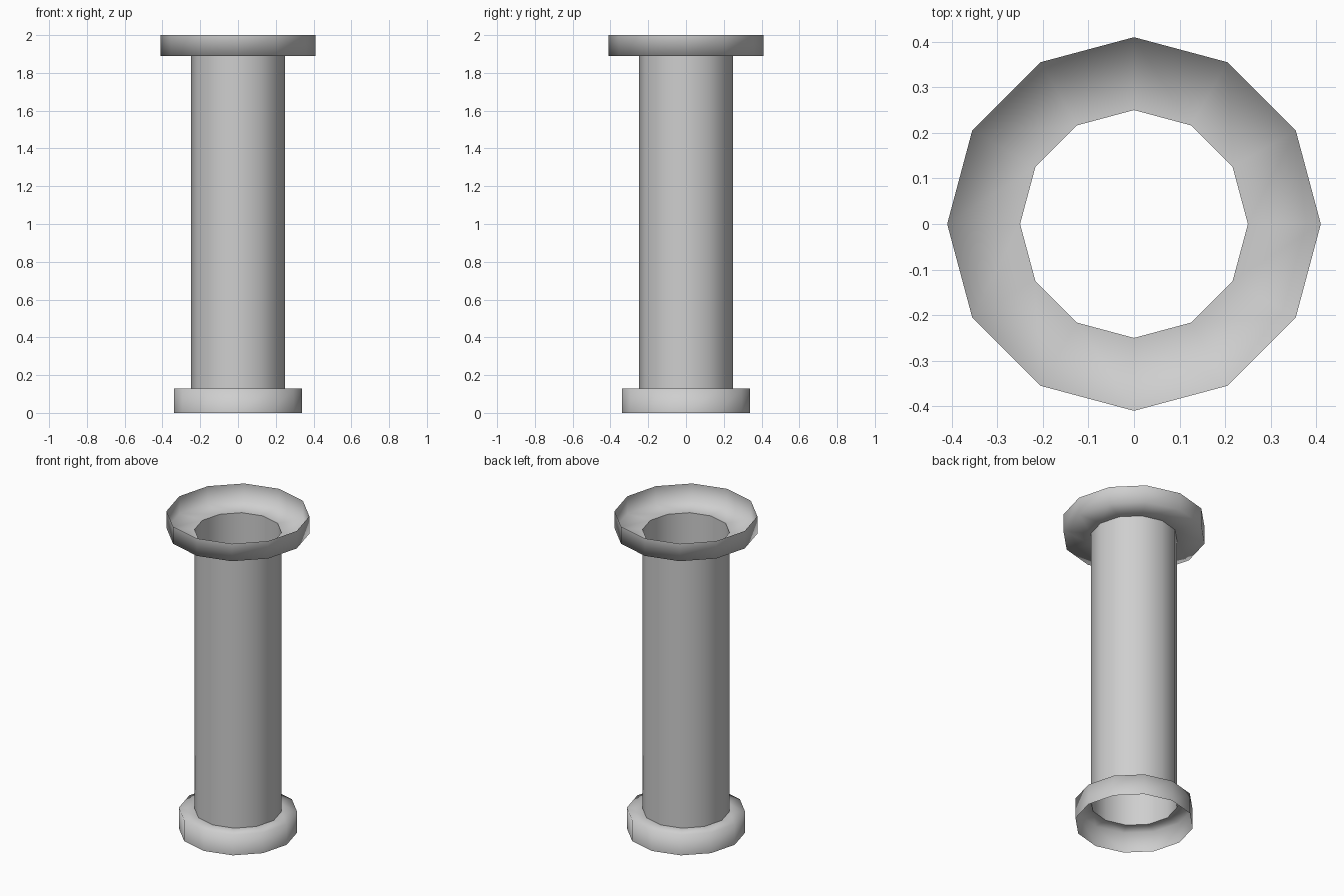
import bpy
import math

SIDES = 12

cube = bpy.data.objects.get("Cube")
if cube:
    bpy.data.objects.remove(cube, do_unlink=True)

grey = bpy.data.materials.new("light_grey")
grey.use_nodes = True
colour = (0.62, 0.62, 0.62, 1)
grey.diffuse_color = colour
grey.node_tree.nodes["Principled BSDF"].inputs["Base Color"].default_value = colour


def revolve(name, profile):
    """Turn an open (radius, height) profile, listed upwards, into a smooth thin shell."""
    verts = []
    for r, z in profile:
        for i in range(SIDES):
            a = math.tau * i / SIDES
            verts.append((r * math.cos(a), r * math.sin(a), z))
    faces = []
    for ring in range(len(profile) - 1):
        low, high = ring * SIDES, (ring + 1) * SIDES
        for i in range(SIDES):
            j = (i + 1) % SIDES
            faces.append((low + i, low + j, high + j, high + i))
    mesh = bpy.data.meshes.new(name)
    mesh.from_pydata(verts, [], faces)
    mesh.materials.append(grey)
    mesh.shade_smooth()
    obj = bpy.data.objects.new(name, mesh)
    bpy.context.collection.objects.link(obj)
    return obj


# Hollow collar at the foot, open underneath
revolve("base_collar", [(0.34, 0), (0.34, 0.13), (0.25, 0.13)])

# Open tube
revolve("tube", [(0.25, 0.13), (0.25, 1.89)])

# Shallow dish around the mouth, open above
revolve("top_rim", [(0.25, 1.89), (0.41, 1.89), (0.41, 2)])
